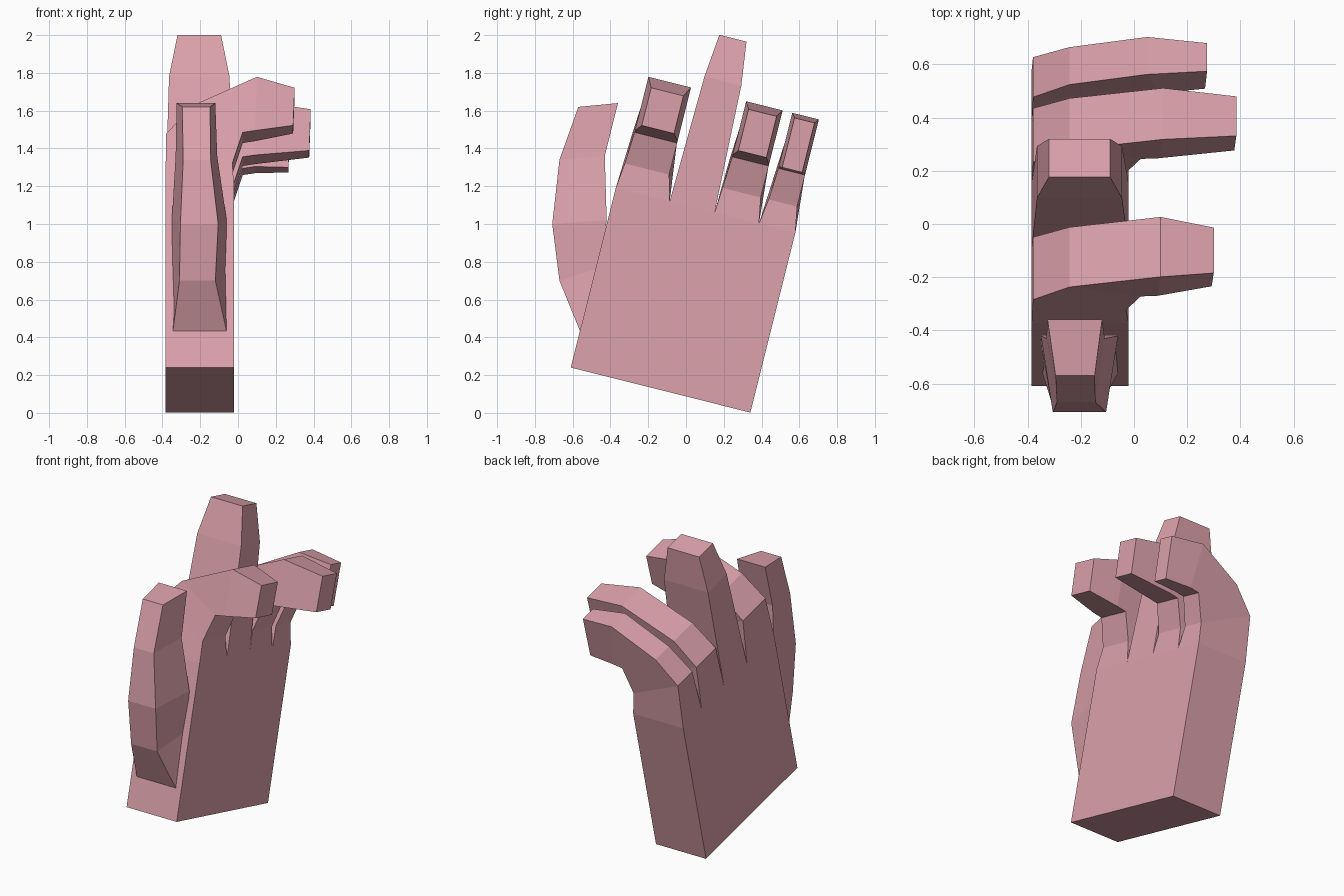
import bpy, bmesh

if "Cube" in bpy.data.objects:
    bpy.data.objects.remove(bpy.data.objects["Cube"])

BACK, FRONT = -0.385, -0.02      # palm thickness in x
PALM = 0.98                      # palm width and height
SPLITS = [0, 0.294, 0.539, 0.781, PALM]   # finger borders along the palm top

skin = bpy.data.materials.new("skin")
skin.diffuse_color = (0.72, 0.36, 0.41, 1)
skin.use_nodes = True
skin.node_tree.nodes["Principled BSDF"].inputs["Base Color"].default_value = skin.diffuse_color


def tilt(x, u, v):
    """Hand coordinates (u across, v along the fingers) to tilted world space."""
    return (x, -0.61 + 0.97 * u + 0.243 * v, 0.24 - 0.243 * u + 0.97 * v)


def loft(bm, rings, cap_start=False):
    """Skin four-point rings, closing the far end."""
    vs = [[bm.verts.new(p) for p in r] for r in rings]
    for a, b in zip(vs, vs[1:]):
        for i in range(4):
            j = (i + 1) % 4
            bm.faces.new((a[i], a[j], b[j], b[i]))
    bm.faces.new(vs[-1])
    if cap_start:
        bm.faces.new(vs[0][::-1])


def finish(bm, name):
    bmesh.ops.remove_doubles(bm, verts=bm.verts, dist=0.0005)
    bmesh.ops.recalc_face_normals(bm, faces=bm.faces)
    me = bpy.data.meshes.new(name)
    bm.to_mesh(me)
    bm.free()
    me.materials.append(skin)
    ob = bpy.data.objects.new(name, me)
    bpy.context.collection.objects.link(ob)


# Palm: slab left open along the top, where the fingers join
bm = bmesh.new()
outline = [(0, 0), (PALM, 0)] + [(u, PALM) for u in reversed(SPLITS)]
back = [bm.verts.new(tilt(BACK, u, v)) for u, v in outline]
front = [bm.verts.new(tilt(FRONT, u, v)) for u, v in outline]
bm.faces.new(back[::-1])
bm.faces.new(front)
for i in (0, 1, len(outline) - 1):
    j = (i + 1) % len(outline)
    bm.faces.new((back[i], back[j], front[j], front[i]))


def finger(slot, sections):
    """Each section: left u, right u, back (x, v), front (x, v)."""
    base = (SPLITS[slot], SPLITS[slot + 1], (BACK, PALM), (FRONT, PALM))
    loft(bm, [[tilt(b[0], l, b[1]), tilt(b[0], r, b[1]),
               tilt(f[0], r, f[1]), tilt(f[0], l, f[1])]
              for l, r, b, f in [base] + sections])


def bent_finger(slot, l, r, knuckle_x, tip_x, inset, tip_top, tip_low):
    finger(slot, [
        (l - 0.01, r, (-0.38, 1.28), (-0.03, 1.118)),
        (l, r, (-0.243, 1.435), (0.025, 1.29)),
        (l, r, (knuckle_x, 1.593), (0.09, 1.30)),
        (l + inset, r - inset, (tip_x, tip_top), (tip_x - 0.008, tip_low))])


# Index, ring and little fingers fold forward; the middle one points up
bent_finger(0, 0.025, 0.257, 0.10, 0.30, 0.028, 1.54, 1.335)
bent_finger(2, 0.558, 0.757, 0.11, 0.385, 0.023, 1.555, 1.33)
bent_finger(3, 0.81, 0.955, 0.05, 0.275, 0.018, 1.57, 1.30)
finger(1, [(0.312, 0.513, (-0.365, 1.667), (-0.045, 1.667)),
           (0.335, 0.483, (-0.32, 1.90), (-0.09, 1.90))])
finish(bm, "palm_and_fingers")

# Thumb: outer edge (y, z, x range) paired with inner edge, root sunk in the palm
thumb = [
    ((-0.56, 0.43, -0.345, -0.06), (-0.50, 0.50, -0.345, -0.06)),
    ((-0.67, 0.70, -0.31, -0.12), (-0.45, 0.77, -0.35, -0.06)),
    ((-0.708, 1.00, -0.305, -0.105), (-0.42, 1.02, -0.35, -0.06)),
    ((-0.67, 1.34, -0.29, -0.145), (-0.43, 1.36, -0.33, -0.11)),
    ((-0.57, 1.62, -0.295, -0.148), (-0.36, 1.64, -0.325, -0.12)),
]
bm = bmesh.new()
loft(bm, [[(o[2], o[0], o[1]), (o[3], o[0], o[1]),
           (i[3], i[0], i[1]), (i[2], i[0], i[1])] for o, i in thumb], True)
finish(bm, "thumb")
